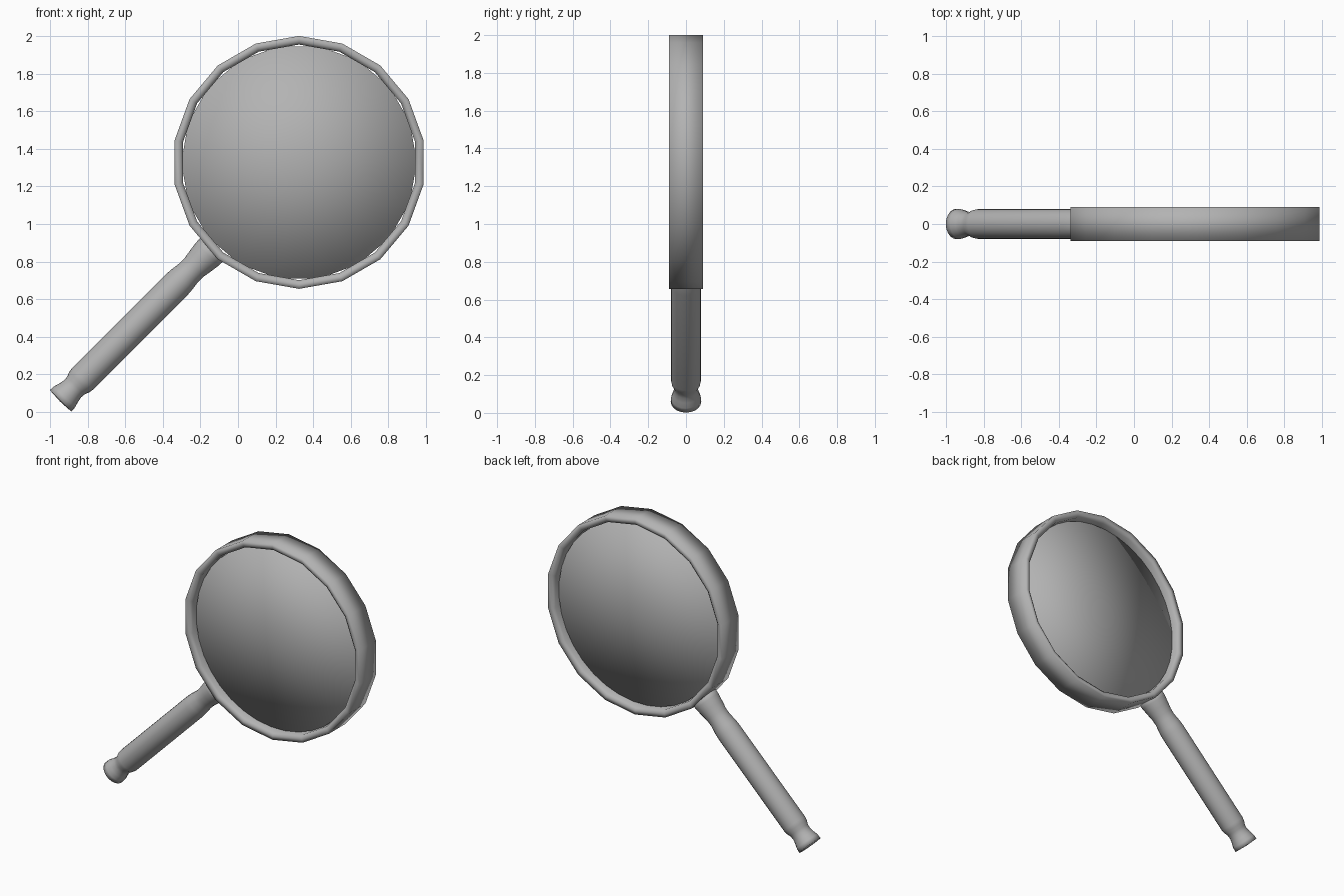
import bpy, bmesh, math
from mathutils import Matrix, Vector

if "Cube" in bpy.data.objects:
    bpy.data.objects.remove(bpy.data.objects["Cube"])

CENTRE = Vector((0.325, 0, 1.328))

grey = bpy.data.materials.new("dark_grey")
grey.diffuse_color = (0.45, 0.45, 0.45, 1)
grey.use_nodes = True
grey.node_tree.nodes["Principled BSDF"].inputs["Base Color"].default_value = grey.diffuse_color


def lathe(name, profile, segments, matrix, phase=0.0, closed=False):
    """Spin (radius, height) points round local z; zero radius makes a pole."""
    bm = bmesh.new()
    rings = []
    for r, h in profile:
        if r == 0:
            rings.append([bm.verts.new((0, 0, h))] * segments)
        else:
            rings.append([bm.verts.new((r * math.cos(phase + math.tau * i / segments),
                                        r * math.sin(phase + math.tau * i / segments), h))
                          for i in range(segments)])
    pairs = list(zip(rings, rings[1:]))
    if closed:
        pairs.append((rings[-1], rings[0]))
    for a, b in pairs:
        for i in range(segments):
            j = (i + 1) % segments
            bm.faces.new(list(dict.fromkeys((a[i], a[j], b[j], b[i]))))
    bmesh.ops.recalc_face_normals(bm, faces=bm.faces)
    for f in bm.faces:
        f.smooth = True
    bm.transform(matrix)
    mesh = bpy.data.meshes.new(name)
    bm.to_mesh(mesh)
    bm.free()
    mesh.materials.append(grey)
    obj = bpy.data.objects.new(name, mesh)
    bpy.context.collection.objects.link(obj)
    return obj


facing = Matrix.Translation(CENTRE) @ Matrix.Rotation(math.pi / 2, 4, 'X')

# Faceted frame with a narrow lip and a chamfered inner edge, softly shaded
lathe("frame_ring",
      [(0.673, -0.09), (0.673, 0.09), (0.645, 0.09), (0.627, 0.075),
       (0.627, -0.075), (0.645, -0.09)],
      18, facing, phase=math.pi / 2, closed=True)

# Flat lens disc, softly shaded so it reads as domed
lathe("lens", [(0, 0.035), (0.627, 0.035), (0.627, -0.035), (0, -0.035)],
      18, facing, phase=math.pi / 2 + math.pi / 18)

# Turned handle running diagonally down from the frame
axis = Vector((-1, 0, -1)).normalized()
along = Matrix.Translation(CENTRE) @ axis.to_track_quat('Z', 'Y').to_matrix().to_4x4()
lathe("handle",
      [(0, 0.64), (0.088, 0.64), (0.086, 0.69), (0.079, 0.74), (0.071, 0.79),
       (0.070, 0.83), (0.077, 0.88), (0.080, 0.92), (0.080, 1.63),
       (0.076, 1.655), (0.066, 1.68), (0.064, 1.705), (0.070, 1.735),
       (0.079, 1.765), (0.081, 1.795), (0, 1.80)],
      20, along)
